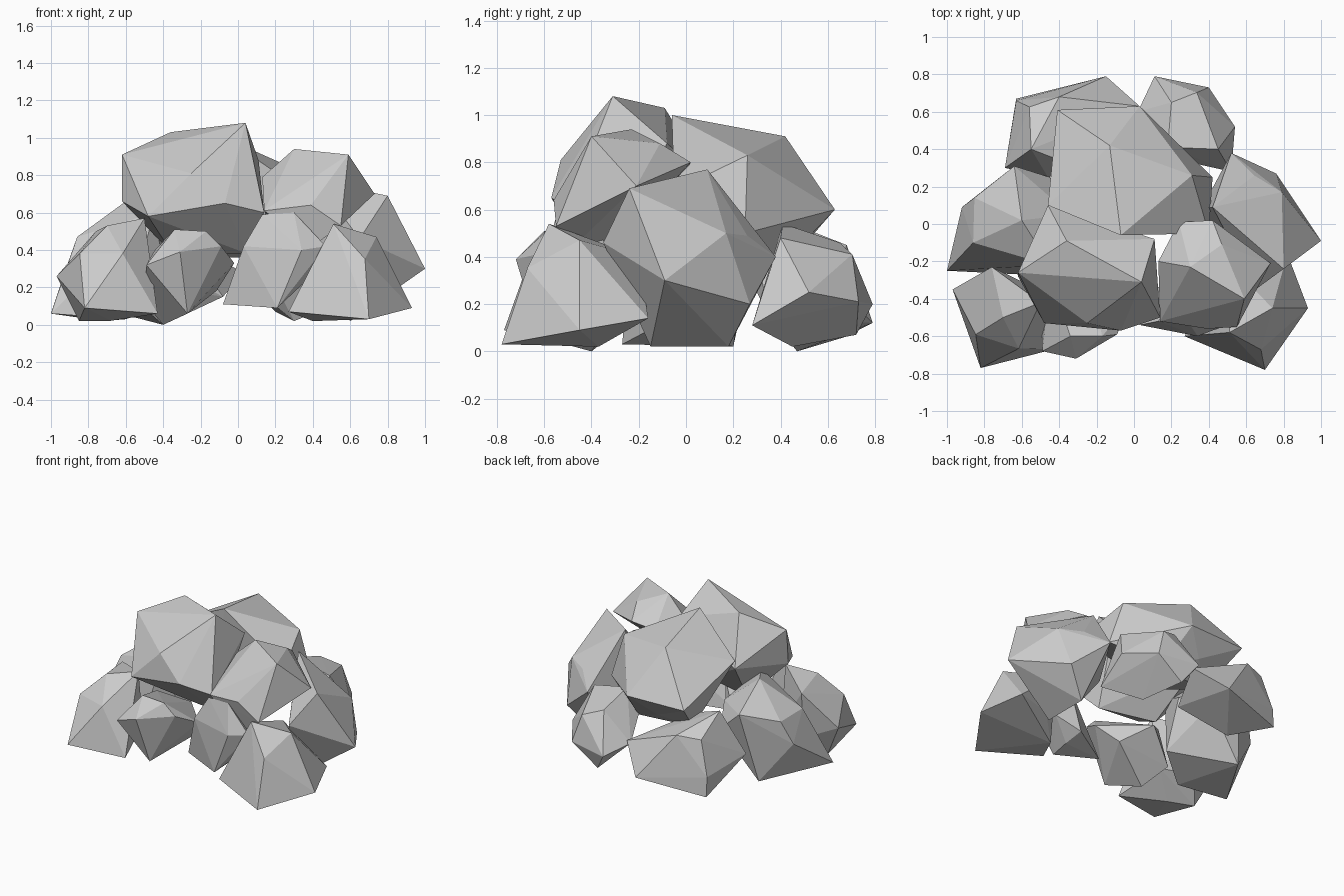
import bpy, bmesh
from mathutils import Vector


def rock(name, centre, radii, *corners):
    """Icosahedron core whose nearest points are pulled out to a few key corners."""
    bm = bmesh.new()
    bmesh.ops.create_icosphere(bm, subdivisions=1, radius=1)
    c, r = Vector(centre), Vector(radii)
    free = list(bm.verts)
    pulls = []
    for p in map(Vector, corners):
        d = Vector([(p[i] - c[i]) / r[i] for i in range(3)]).normalized()
        v = max(free, key=lambda w: w.co.dot(d))
        free.remove(v)
        pulls.append((v, p))
    for v in free:
        v.co = [c[i] + 0.92 * r[i] * v.co[i] for i in range(3)]
        v.co.z = max(v.co.z, 0.02)
    for v, p in pulls:
        v.co = p
    # rebuild as a faceted convex stone
    pts = [v.co.copy() for v in bm.verts]
    bm.clear()
    for p in pts:
        bm.verts.new(p)
    out = bmesh.ops.convex_hull(bm, input=bm.verts)
    junk = [g for g in out["geom_interior"] if isinstance(g, bmesh.types.BMVert)]
    bmesh.ops.delete(bm, geom=junk, context='VERTS')
    bmesh.ops.recalc_face_normals(bm, faces=bm.faces)
    mesh = bpy.data.meshes.new(name)
    bm.to_mesh(mesh)
    bm.free()
    bpy.context.collection.objects.link(bpy.data.objects.new(name, mesh))


# Upper stones
rock("top_front_rock", (-0.22, -0.2, 0.7), (0.36, 0.32, 0.33),
     (-0.62, -0.26, 0.91), (-0.36, -0.09, 1.03), (0.04, -0.31, 1.08), (-0.48, -0.53, 0.58),
     (-0.07, -0.57, 0.65), (0.14, -0.5, 0.6), (-0.62, -0.28, 0.66), (-0.46, 0.1, 0.72),
     (0.05, -0.3, 0.38), (-0.25, -0.53, 0.81), (0.11, -0.08, 0.88), (-0.35, -0.2, 0.38))
rock("top_back_rock", (-0.02, 0.25, 0.6), (0.42, 0.33, 0.34),
     (-0.07, -0.06, 1.0), (-0.13, 0.42, 0.91), (0.31, 0.26, 0.83), (0.03, 0.63, 0.6),
     (-0.41, 0.61, 0.6), (-0.46, 0.1, 0.78), (0.4, -0.05, 0.68), (0.42, 0.25, 0.5),
     (-0.3, 0.35, 0.36), (0.1, 0.4, 0.36))
rock("upper_right_rock", (0.42, -0.26, 0.62), (0.29, 0.28, 0.3),
     (0.3, -0.23, 0.94), (0.59, -0.4, 0.91), (0.47, -0.11, 0.88), (0.13, -0.2, 0.79),
     (0.73, -0.21, 0.7), (0.55, -0.55, 0.53), (0.14, -0.52, 0.61), (0.24, 0.01, 0.78),
     (0.39, -0.56, 0.64), (0.4, -0.5, 0.42), (0.42, 0.02, 0.8))

# Right side and front right
rock("right_rock", (0.58, 0.04, 0.35), (0.25, 0.28, 0.34),
     (1.0, -0.09, 0.3), (0.42, 0.09, 0.77), (0.8, -0.24, 0.69), (0.79, 0.17, 0.5),
     (0.76, 0.27, 0.2), (0.52, 0.38, 0.4), (0.65, -0.35, 0.46), (0.6, -0.15, 0.02),
     (0.6, 0.18, 0.02), (0.36, 0.08, 0.3), (0.6, -0.28, 0.31))
rock("front_right_rock", (0.61, -0.46, 0.25), (0.27, 0.27, 0.25),
     (0.7, -0.78, 0.03), (0.93, -0.45, 0.09), (0.51, -0.58, 0.54), (0.74, -0.45, 0.47),
     (0.82, -0.16, 0.14), (0.27, -0.6, 0.07), (0.4, -0.37, 0.02), (0.5, -0.2, 0.4))
rock("front_middle_rock", (0.22, -0.43, 0.34), (0.22, 0.15, 0.25),
     (-0.08, -0.45, 0.11), (0.03, -0.54, 0.42), (0.21, -0.57, 0.09), (0.34, -0.6, 0.4),
     (0.47, -0.55, 0.42), (0.3, -0.54, 0.6), (0.13, -0.52, 0.59), (0.2, -0.3, 0.15))

# Left side and front left
rock("front_left_rock", (-0.68, -0.47, 0.27), (0.25, 0.25, 0.27),
     (-0.97, -0.35, 0.26), (-0.7, -0.5, 0.53), (-0.5, -0.42, 0.57), (-0.82, -0.77, 0.09),
     (-0.43, -0.67, 0.06), (-0.76, -0.23, 0.5), (-0.85, -0.4, 0.02))
rock("left_rock", (-0.64, 0.0, 0.33), (0.32, 0.29, 0.32),
     (-1.0, -0.25, 0.06), (-0.92, 0.09, 0.3), (-0.86, -0.1, 0.47), (-0.6, 0.02, 0.66),
     (-0.64, 0.31, 0.52), (-0.6, -0.27, 0.03), (-0.72, 0.2, 0.02), (-0.34, 0.05, 0.45),
     (-0.45, -0.22, 0.6), (-0.45, 0.25, 0.35), (-0.36, -0.1, 0.12))
rock("small_front_rock", (-0.28, -0.42, 0.29), (0.25, 0.28, 0.26),
     (-0.31, -0.72, 0.39), (-0.49, -0.68, 0.32), (-0.09, -0.59, 0.42), (-0.34, -0.6, 0.51),
     (-0.27, -0.62, 0.06), (-0.02, -0.42, 0.33), (-0.17, -0.6, 0.5), (-0.4, -0.4, 0.0),
     (-0.5, -0.25, 0.12), (-0.28, -0.13, 0.3))

# Back stones
rock("back_left_rock", (-0.36, 0.5, 0.31), (0.3, 0.26, 0.31),
     (-0.63, 0.67, 0.06), (-0.15, 0.79, 0.12), (-0.4, 0.68, 0.45), (-0.69, 0.3, 0.25),
     (0.03, 0.63, 0.28), (-0.55, 0.4, 0.56), (-0.4, 0.47, 0.0), (-0.63, 0.66, 0.2),
     (-0.46, 0.25, 0.35), (-0.08, 0.35, 0.15))
rock("back_right_rock", (0.27, 0.5, 0.3), (0.26, 0.26, 0.27),
     (0.11, 0.79, 0.2), (0.4, 0.73, 0.21), (0.54, 0.52, 0.25), (0.18, 0.41, 0.54),
     (0.2, 0.65, 0.46), (0.52, 0.28, 0.11), (0.2, 0.72, 0.07), (0.02, 0.6, 0.25),
     (0.45, 0.4, 0.48), (0.3, 0.45, 0.02))
